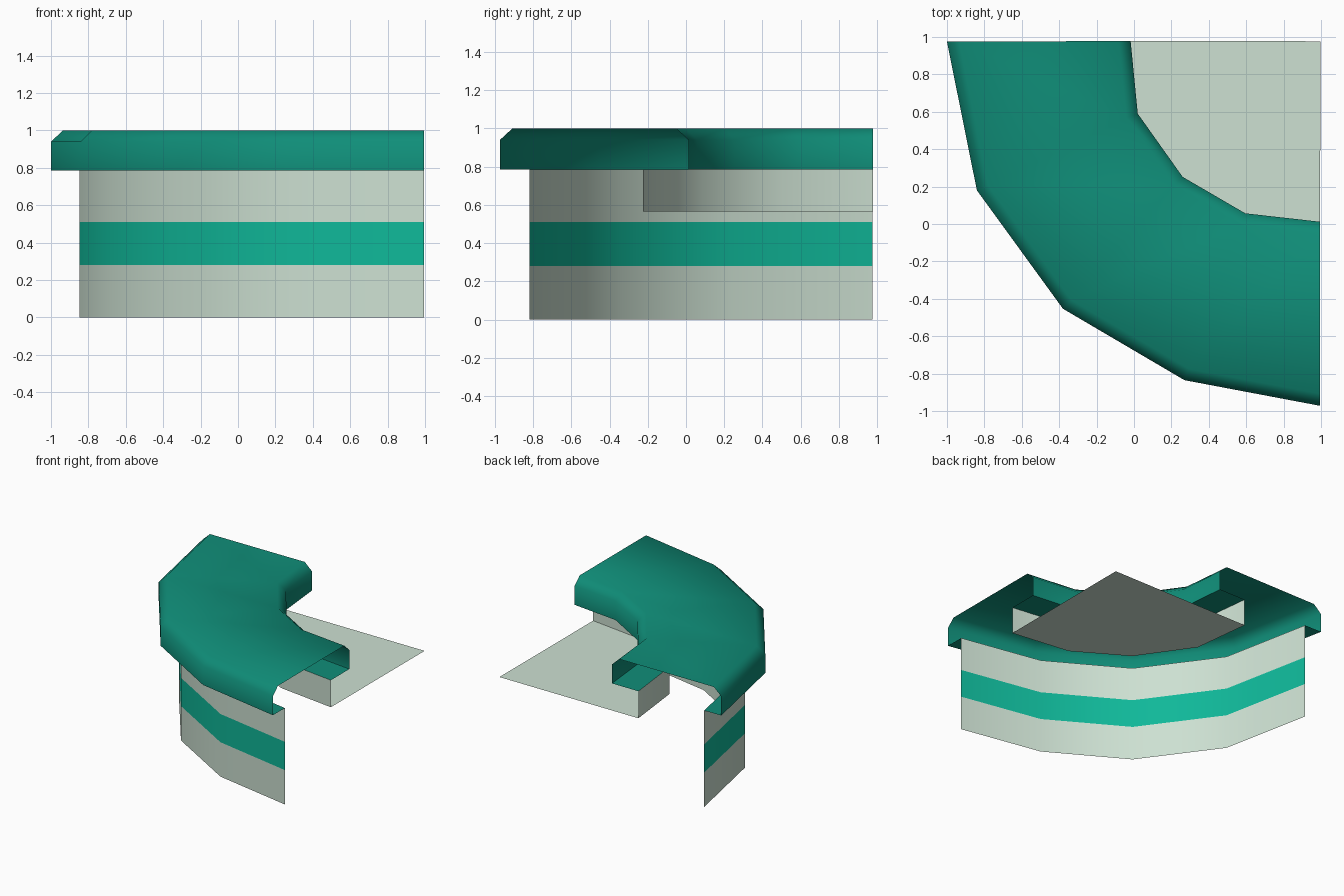
import bpy
import math
from mathutils import Vector

if "Cube" in bpy.data.objects:
    bpy.data.objects.remove(bpy.data.objects["Cube"])


def material(name, rgb):
    m = bpy.data.materials.new(name)
    m.diffuse_color = (*rgb, 1)
    m.use_nodes = True
    m.node_tree.nodes["Principled BSDF"].inputs["Base Color"].default_value = m.diffuse_color
    return m


teal = material("dark teal", (0.005, 0.27, 0.19))
bright = material("bright teal", (0.005, 0.48, 0.32))
pale = material("pale grey green", (0.61, 0.75, 0.645))

# Plan outlines of the curved corner counter, from the left end to the front end
CENTRE = Vector((0.997, 0.977))
OUTER = [(-1, 0.975), (-0.84, 0.18), (-0.38, -0.453), (0.27, -0.835), (0.995, -0.972)]
INNER = [(-0.018, 0.978), (0.02, 0.59), (0.26, 0.252), (0.595, 0.057), (0.995, 0.012)]


def ring(outline, offset, z):
    """Outline moved away from the corner centre by offset, at height z."""
    pts = []
    for p in outline:
        d = Vector(p) - CENTRE
        q = CENTRE + d.normalized() * (d.length + offset)
        pts.append((q.x, q.y, z))
    return pts


def loft(name, profile, mats, angle, floor=False, rule=None):
    """Skin a strip through rings given as (outline, offset, z)."""
    n = len(OUTER)
    verts = [v for section in profile for v in ring(*section)]
    faces = [(i * n + j, i * n + j + 1, (i + 1) * n + j + 1, (i + 1) * n + j)
             for i in range(len(profile) - 1) for j in range(n - 1)]
    if floor:
        last = len(verts) - n
        verts.append((CENTRE.x, CENTRE.y, profile[-1][2]))
        faces.append([*range(last, last + n), len(verts) - 1])
    mesh = bpy.data.meshes.new(name)
    mesh.from_pydata(verts, [], faces)
    for m in mats:
        mesh.materials.append(m)
    if rule:
        for f in mesh.polygons:
            f.material_index = rule(f.center)
    ob = bpy.data.objects.new(name, mesh)
    bpy.context.collection.objects.link(ob)
    bpy.ops.object.select_all(action='DESELECT')
    ob.select_set(True)
    bpy.context.view_layer.objects.active = ob
    bpy.ops.object.shade_smooth_by_angle(angle=math.radians(angle))
    return ob


# Counter top: chamfered slab with open ends and a lip on both sides
LIP, SHOULDER, TOP, CHAMFER = 0.785, 0.94, 1.0, 0.065
WALL, RISER = -0.153, 0.238
loft("counter_top", [
    (OUTER, WALL, LIP), (OUTER, 0, LIP), (OUTER, 0, SHOULDER), (OUTER, -CHAMFER, TOP),
    (INNER, CHAMFER, TOP), (INNER, 0, SHOULDER), (INNER, 0, LIP), (INNER, RISER, LIP),
], [teal], 60)

# Outer wall with a bright band
loft("outer_wall", [(OUTER, WALL, z) for z in (0, 0.28, 0.51, LIP)], [pale, bright], 60,
     rule=lambda c: 1 if 0.28 < c.z < 0.51 else 0)

# Inner riser and the floor behind the counter
loft("inner_floor", [(INNER, RISER, LIP), (INNER, RISER, 0.565)], [pale], 60, floor=True)
